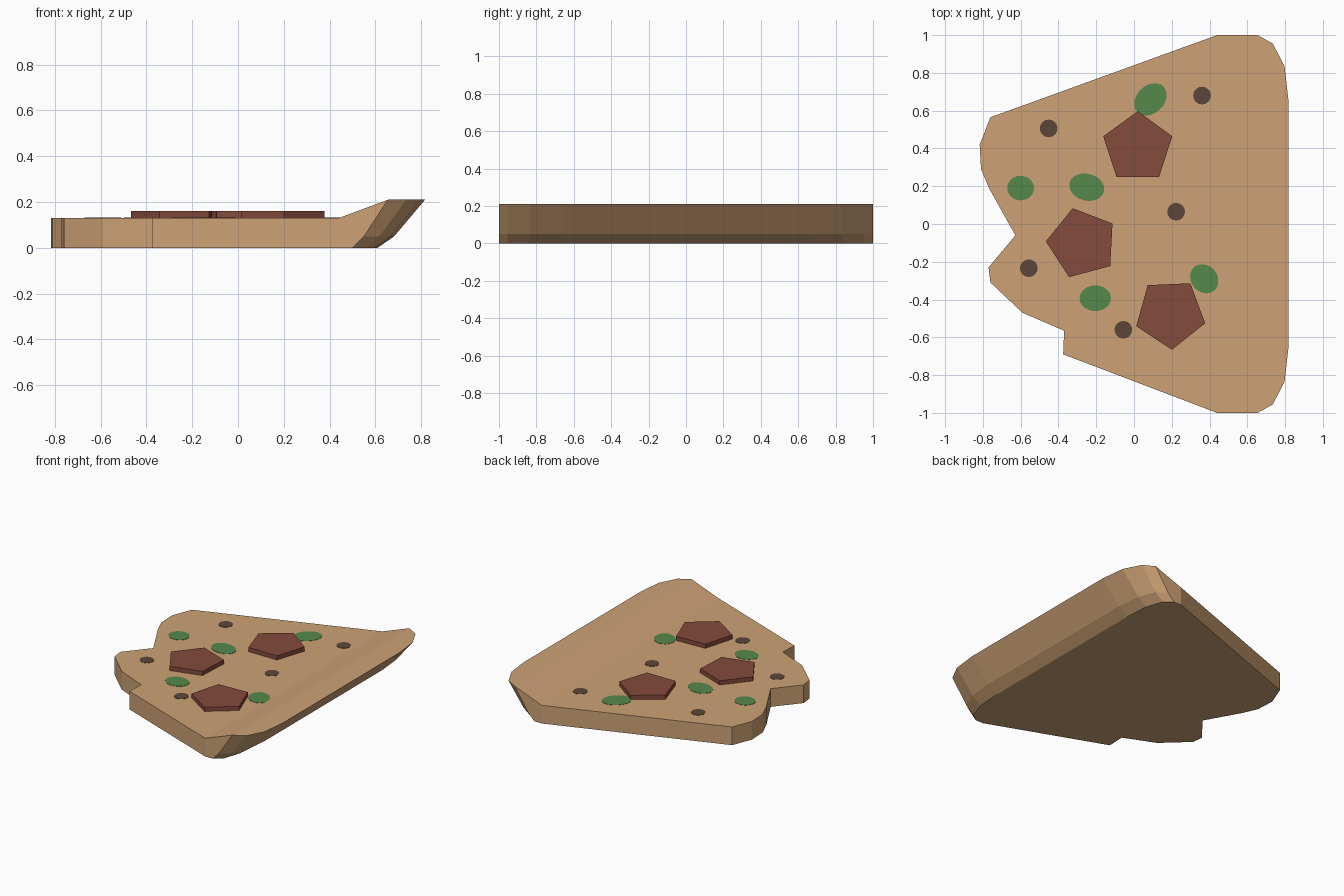
import bpy, bmesh, math

if "Cube" in bpy.data.objects:
    bpy.data.objects.remove(bpy.data.objects["Cube"])


def material(name, r, g, b):
    m = bpy.data.materials.new(name)
    m.diffuse_color = (r, g, b, 1)
    m.use_nodes = True
    m.node_tree.nodes["Principled BSDF"].inputs["Base Color"].default_value = m.diffuse_color
    return m


TAN = material("baked_dough", 0.61, 0.36, 0.178)
RED = material("sausage_red", 0.235, 0.07, 0.045)
GREEN = material("herb_green", 0.092, 0.25, 0.072)
BROWN = material("spice_brown", 0.107, 0.062, 0.042)


def finish(bm, name, mat):
    bmesh.ops.remove_doubles(bm, verts=bm.verts, dist=1e-5)
    bmesh.ops.recalc_face_normals(bm, faces=bm.faces)
    me = bpy.data.meshes.new(name)
    bm.to_mesh(me)
    bm.free()
    me.materials.append(mat)
    ob = bpy.data.objects.new(name, me)
    bpy.context.collection.objects.link(ob)
    return ob


# Slice body: bitten edge, flat slab, raised crust with undercut rim
SLAB, RIM, UNDER = 0.13, 0.21, 0.05
FOLD = 0.44
bite = [(-0.76, 0.565), (-0.817, 0.42), (-0.81, 0.29), (-0.765, 0.185),
        (-0.628, -0.06), (-0.77, -0.23), (-0.76, -0.31), (-0.59, -0.47),
        (-0.37, -0.565), (-0.375, -0.69)]
# crust corner: y, then x at bottom, undercut and rim heights
corner = [(-1.0, 0.50, 0.55, 0.655), (-0.955, 0.557, 0.617, 0.735),
          (-0.835, 0.597, 0.665, 0.797), (-0.66, 0.61, 0.682, 0.817)]
crust = corner + [(-c[0],) + c[1:] for c in reversed(corner)]

bm = bmesh.new()


def verts(pts):
    return [bm.verts.new(p) for p in pts]


bite_low = verts([(x, y, 0) for x, y in bite])
bite_top = verts([(x, y, SLAB) for x, y in bite])
rim = [verts([(c[k], c[0], z) for c in crust])
       for k, z in ((1, 0), (2, UNDER), (3, RIM))]
fold_low = verts([(FOLD, -1, 0), (FOLD, 1, 0)])
fold_top = verts([(FOLD, -1, SLAB), (FOLD, 1, SLAB)])

for i in range(len(bite) - 1):
    bm.faces.new((bite_low[i], bite_low[i + 1], bite_top[i + 1], bite_top[i]))
for a, b in zip(rim, rim[1:]):
    for i in range(len(crust) - 1):
        bm.faces.new((a[i], a[i + 1], b[i + 1], b[i]))
for end, tip, r in ((0, -1, 0), (1, 0, -1)):
    bm.faces.new((bite_low[tip], fold_low[end], fold_top[end], bite_top[tip]))
    bm.faces.new((fold_low[end], rim[0][r], rim[1][r], rim[2][r], fold_top[end]))
bm.faces.new(bite_top + fold_top)
bm.faces.new((fold_top[0], rim[2][0], rim[2][-1], fold_top[1]))
bm.faces.new(rim[2])
bm.faces.new(bite_low + [fold_low[0]] + rim[0] + [fold_low[1]])
finish(bm, "slice_body", TAN)


# Toppings: flat discs with a chosen number of sides
def disc(name, x, y, rx, ry, turn, sides, height, mat):
    b = bmesh.new()
    t = math.radians(turn)
    pts = []
    for i in range(sides):
        a = 2 * math.pi * i / sides
        u, v = rx * math.cos(a), ry * math.sin(a)
        pts.append((x + u * math.cos(t) - v * math.sin(t),
                    y + u * math.sin(t) + v * math.cos(t)))
    low = [b.verts.new((px, py, SLAB - 0.002)) for px, py in pts]
    top = [b.verts.new((px, py, SLAB + height)) for px, py in pts]
    b.faces.new(low)
    b.faces.new(top)
    for i in range(sides):
        j = (i + 1) % sides
        b.faces.new((low[i], low[j], top[j], top[i]))
    finish(b, name, mat)


# Sausage pieces
for i, (x, y, turn) in enumerate([(0.02, 0.405, 90), (-0.275, -0.102, 105),
                                  (0.192, -0.474, -87.5)]):
    disc(f"sausage_piece_{i + 1}", x, y, 0.192, 0.192, turn, 5, 0.03, RED)

# Herb leaves
for i, (x, y, rx, ry, turn) in enumerate([
        (0.087, 0.66, 0.097, 0.073, 45), (-0.6, 0.19, 0.071, 0.065, 0),
        (-0.25, 0.195, 0.094, 0.071, -15), (-0.205, -0.393, 0.083, 0.068, 0),
        (0.372, -0.29, 0.082, 0.07, -50)]):
    disc(f"herb_leaf_{i + 1}", x, y, rx, ry, turn, 24, 0.002, GREEN)

# Spice spots
for i, (x, y) in enumerate([(0.36, 0.68), (-0.452, 0.506), (0.223, 0.065),
                            (-0.557, -0.234), (-0.056, -0.56)]):
    disc(f"spice_spot_{i + 1}", x, y, 0.047, 0.047, 0, 16, 0.002, BROWN)
